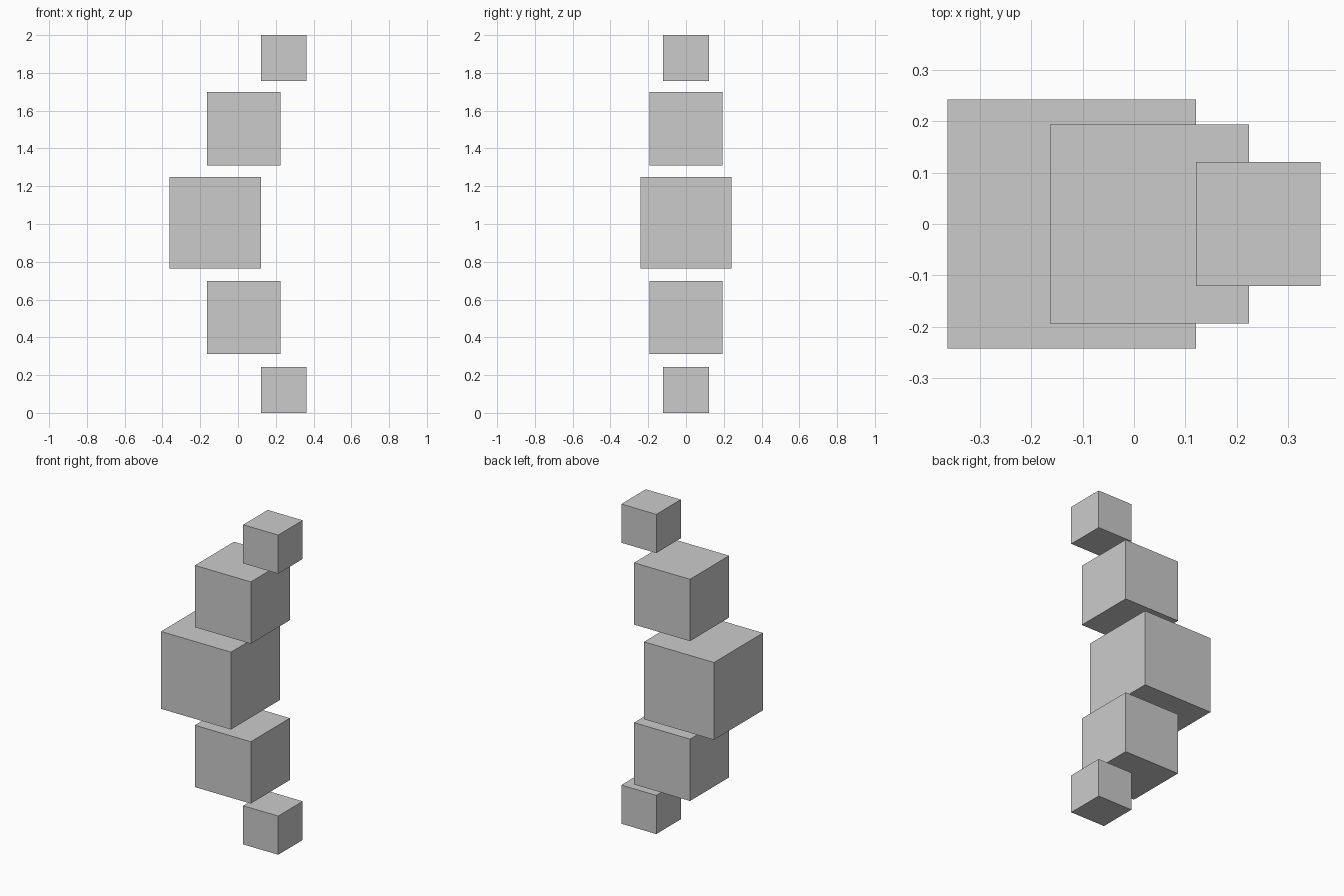
import bpy

if "Cube" in bpy.data.objects:
    bpy.data.objects.remove(bpy.data.objects["Cube"])


def cube(name, size, x, z):
    bpy.ops.mesh.primitive_cube_add(size=size, location=(x, 0, z))
    bpy.context.object.name = name


# Five separate cubes floating in a curved vertical stack
cube("bottom_small_cube", 0.242, 0.242, 0.121)
cube("lower_medium_cube", 0.387, 0.0305, 0.504)
cube("middle_large_cube", 0.484, -0.121, 1.007)
cube("upper_medium_cube", 0.387, 0.0305, 1.504)
cube("top_small_cube", 0.242, 0.242, 1.879)
